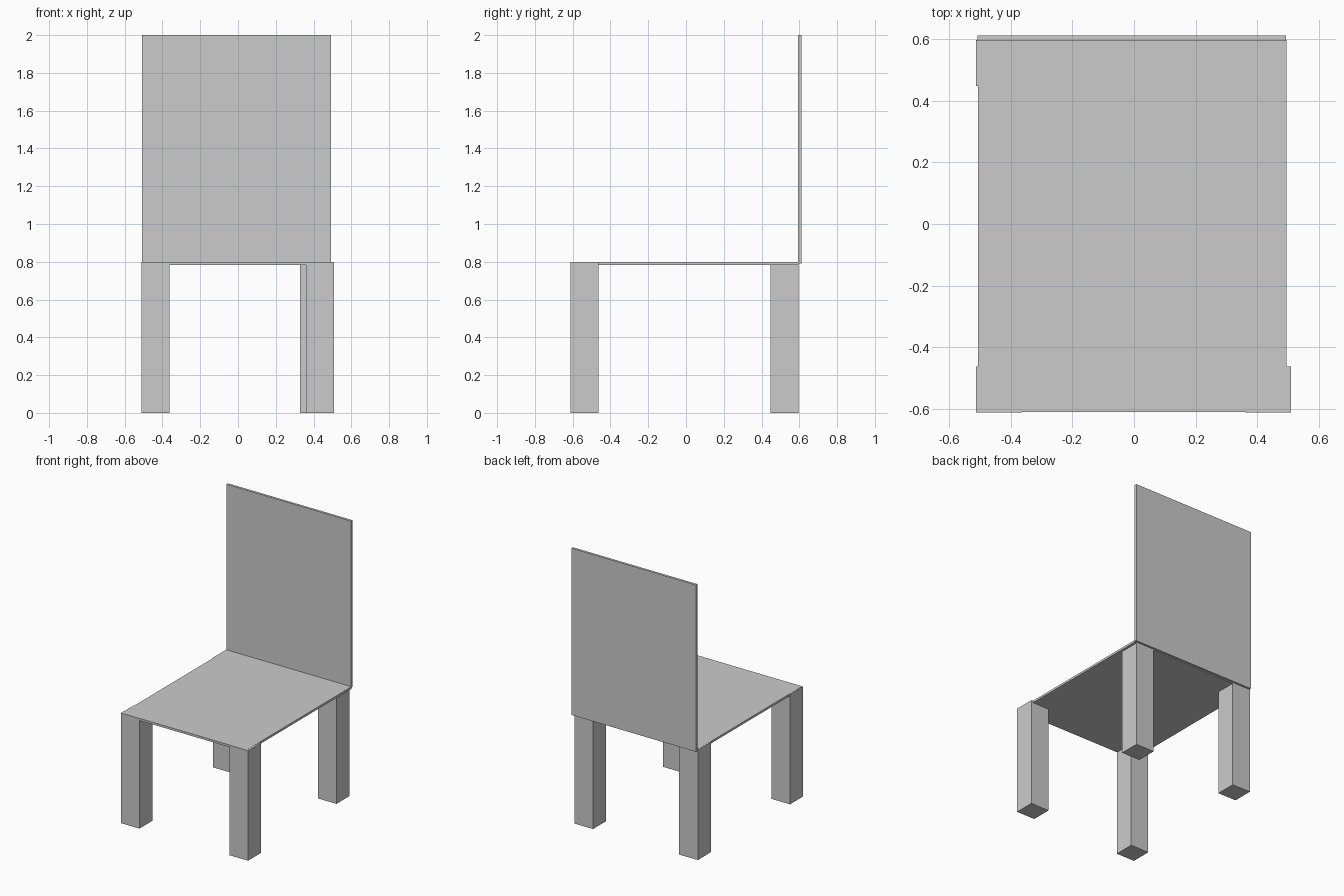
import bpy

if "Cube" in bpy.data.objects:
    bpy.data.objects.remove(bpy.data.objects["Cube"])


def box(name, x, y, z):
    """Axis-aligned box from (min, max) ranges."""
    bpy.ops.mesh.primitive_cube_add(
        size=1, location=[(a + b) / 2 for a, b in (x, y, z)])
    obj = bpy.context.object
    obj.name = name
    obj.scale = [b - a for a, b in (x, y, z)]
    bpy.ops.object.transform_apply(location=False, rotation=False, scale=True)
    return obj


# Thin seat and upright back panel
box("seat", (-0.506, 0.495), (-0.609, 0.596), (0.783, 0.799))
box("backrest", (-0.508, 0.493), (0.593, 0.611), (0.79, 2.0))

# Square legs, given by their left and front edges
LEG = 0.149
legs = {
    "front_left_leg": (-0.512, -0.611),
    "front_right_leg": (0.36, -0.611),
    "back_left_leg": (-0.512, 0.447),
    "back_right_leg": (0.329, 0.447),
}
for name, (x, y) in legs.items():
    box(name, (x, x + LEG), (y, y + LEG), (0, 0.798))
